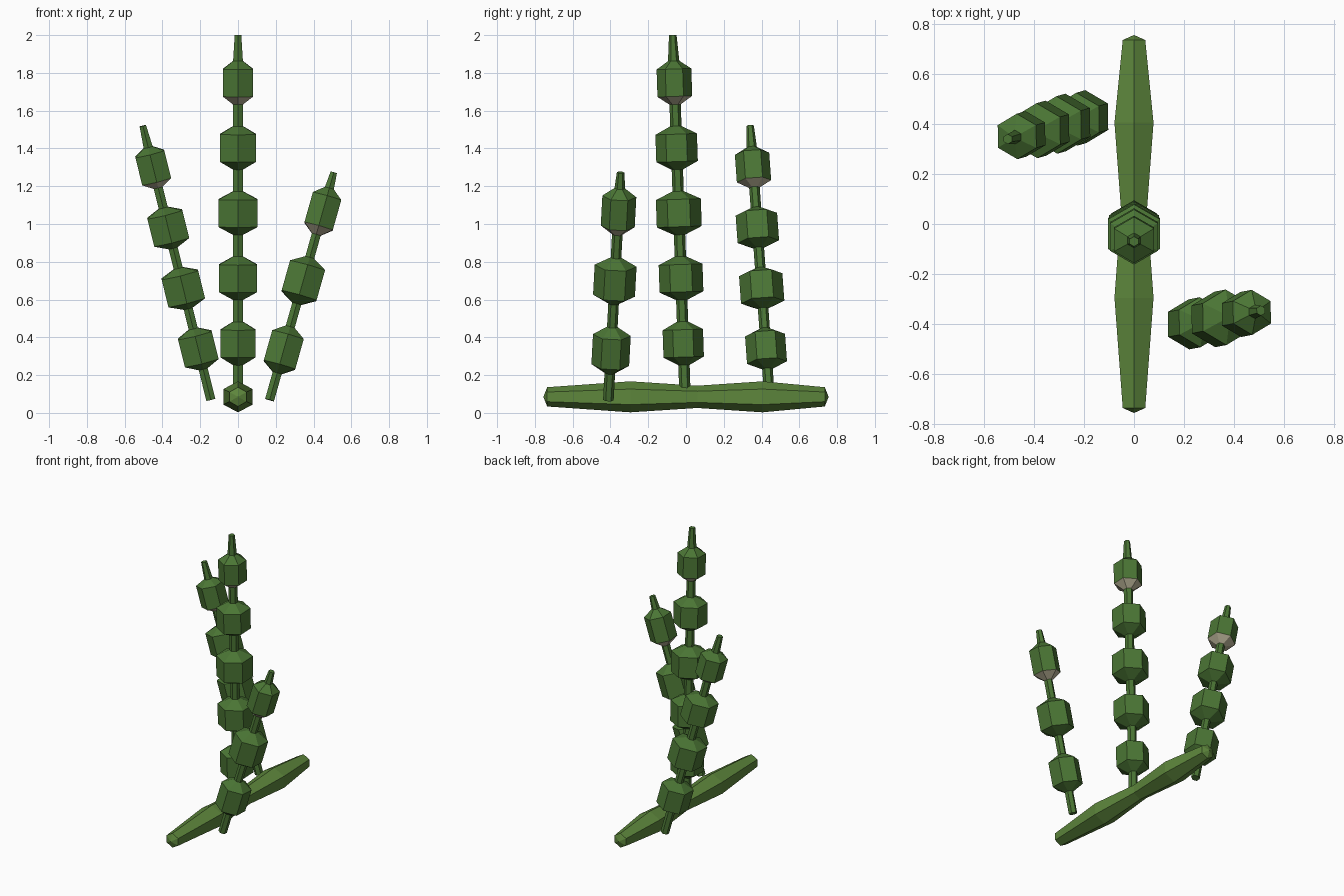
import bpy, bmesh, math
from mathutils import Vector

if "Cube" in bpy.data.objects:
    bpy.data.objects.remove(bpy.data.objects["Cube"])


def material(name, rgb):
    m = bpy.data.materials.new(name)
    m.diffuse_color = (*rgb, 1)
    m.use_nodes = True
    m.node_tree.nodes["Principled BSDF"].inputs["Base Color"].default_value = m.diffuse_color
    return m


STEM = material("stem_green", (0.07, 0.18, 0.035))
ROOT = material("rhizome_green", (0.11, 0.24, 0.045))
PALE = material("pale_sheath", (0.50, 0.46, 0.32))


def loft(name, rings, mats, pale_band=None, tips=None):
    """Six-sided loft; each ring is (centre, u, v). Optional end apexes."""
    bm = bmesh.new()
    loops = []
    for c, u, v in rings:
        loops.append([bm.verts.new(c + u * math.cos(k * math.pi / 3) + v * math.sin(k * math.pi / 3))
                      for k in range(6)])
    for i, (a, b) in enumerate(zip(loops, loops[1:])):
        for k in range(6):
            n = (k + 1) % 6
            f = bm.faces.new((a[k], a[n], b[n], b[k]))
            f.material_index = 1 if i == pale_band else 0
    for j, loop in enumerate((loops[0], loops[-1])):
        if tips:
            apex = bm.verts.new(tips[j])
            for k in range(6):
                bm.faces.new((loop[k], loop[(k + 1) % 6], apex))
        else:
            bm.faces.new(loop)
    bmesh.ops.recalc_face_normals(bm, faces=bm.faces)
    me = bpy.data.meshes.new(name)
    bm.to_mesh(me)
    bm.free()
    for m in mats:
        me.materials.append(m)
    ob = bpy.data.objects.new(name, me)
    bpy.context.collection.objects.link(ob)
    return ob


def beaded_stem(name, base, tip, first_z, step_z, radii, flat, thin=0.03):
    """Straight leaning stem with evenly spaced hexagonal swellings."""
    base, tip = Vector(base), Vector(tip)
    axis = (tip - base).normalized()
    length = (tip - base).length
    step = step_z / axis.z
    profile = [(0, thin)]
    for i, r in enumerate(radii):
        t = (first_z - base.z) / axis.z + i * step
        profile += [(t - step / 3, thin), (t - flat / 2, r), (t + flat / 2, r), (t + step / 3, thin)]
    profile.append((length, 0.02))
    u = (Vector((0, 1, 0)) - axis * axis.y).normalized()
    v = axis.cross(u)
    rings = [(base + axis * t, u * r, v * r) for t, r in profile]
    # the underside of the topmost swelling is pale
    return loft(name, rings, (STEM, PALE), pale_band=4 * len(radii) - 3)


# Rhizome lying along y: (y, half width, half height)
Z0 = 0.085
sections = [(-0.735, 0.045, 0.051), (-0.295, 0.078, 0.082), (0.06, 0.052, 0.059),
            (0.405, 0.078, 0.082), (0.735, 0.045, 0.051)]
loft("rhizome",
     [(Vector((0, y, Z0)), Vector((0, 0, h)), Vector((w / 0.866, 0, 0))) for y, w, h in sections],
     (ROOT,), tips=((0, -0.755, Z0), (0, 0.755, Z0)))

# Upright stems
beaded_stem("middle_stem", (0, -0.005, 0.085), (0, -0.07, 2.0), 0.368, 0.345,
            (0.107, 0.116, 0.119, 0.110, 0.092), 0.145)
beaded_stem("left_stem", (-0.144, 0.443, 0.07), (-0.504, 0.339, 1.52), 0.339, 0.32,
            (0.106, 0.115, 0.110, 0.091), 0.15, 0.028)
beaded_stem("right_stem", (0.167, -0.411, 0.068), (0.507, -0.346, 1.273), 0.333, 0.367,
            (0.100, 0.111, 0.090), 0.165, 0.028)
